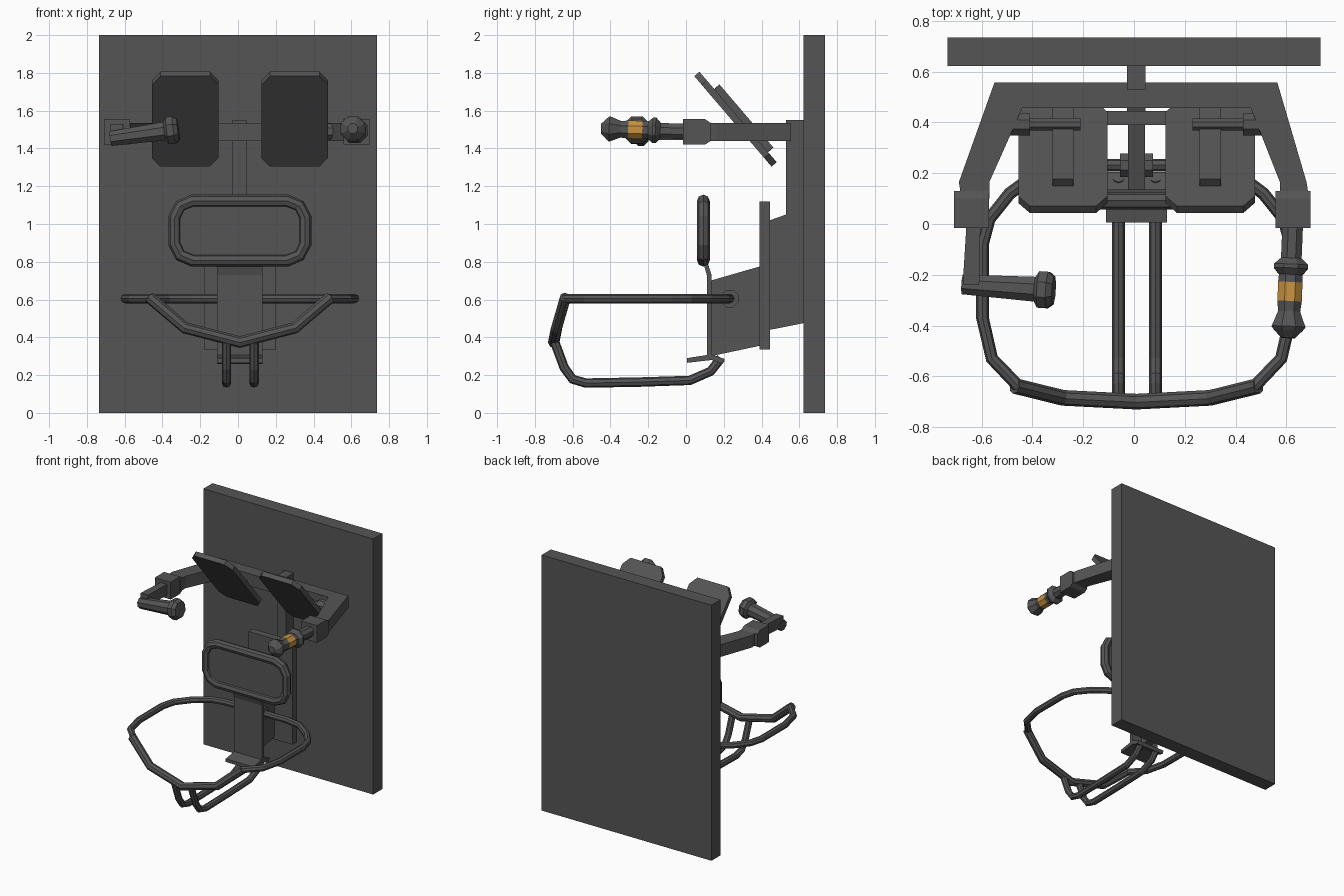
import bpy, bmesh, math
from mathutils import Vector, Matrix

if "Cube" in bpy.data.objects:
    bpy.data.objects.remove(bpy.data.objects["Cube"])


def material(name, rgb):
    m = bpy.data.materials.new(name)
    m.diffuse_color = (*rgb, 1)
    m.use_nodes = True
    m.node_tree.nodes["Principled BSDF"].inputs["Base Color"].default_value = m.diffuse_color
    return m


GREY = material("dark grey", (0.09, 0.09, 0.09))
GOLD = material("amber", (0.58, 0.29, 0.05))
CX = 0.01  # the mechanism sits slightly right of centre


def finish(bm, name):
    bmesh.ops.recalc_face_normals(bm, faces=bm.faces)
    me = bpy.data.meshes.new(name)
    bm.to_mesh(me)
    bm.free()
    me.materials.append(GREY)
    me.materials.append(GOLD)
    ob = bpy.data.objects.new(name, me)
    bpy.context.collection.objects.link(ob)
    return ob


def box(name, x0, x1, y0, y1, z0, z1):
    bm = bmesh.new()
    bmesh.ops.create_cube(bm, size=1)
    for v in bm.verts:
        v.co = ((x0 + x1) / 2 + v.co.x * (x1 - x0),
                (y0 + y1) / 2 + v.co.y * (y1 - y0),
                (z0 + z1) / 2 + v.co.z * (z1 - z0))
    return finish(bm, name)


def prism(name, pts, axis, a, b, matrix=None):
    """Extrude a 2D outline along an axis from a to b."""
    place = {'X': lambda p, t: (t, p[0], p[1]),
             'Y': lambda p, t: (p[0], t, p[1]),
             'Z': lambda p, t: (p[0], p[1], t)}[axis]
    bm = bmesh.new()
    f = bm.faces.new([bm.verts.new(place(p, a)) for p in pts])
    ext = bmesh.ops.extrude_face_region(bm, geom=[f])
    d = Vector(place((0, 0), b - a))
    bmesh.ops.translate(bm, vec=d, verts=[g for g in ext['geom'] if isinstance(g, bmesh.types.BMVert)])
    if matrix:
        bm.transform(matrix)
    return finish(bm, name)


def turned(name, start, end, profile, n=8, gold=None):
    """Turned shape along start-end; profile holds (distance, radius)."""
    start, end = Vector(start), Vector(end)
    q = (end - start).to_track_quat('Z', 'Y')
    bm = bmesh.new()
    rings = []
    for t, r in profile:
        rings.append([bm.verts.new(start + q @ Vector((
            r * math.cos(math.tau * (i + .5) / n), r * math.sin(math.tau * (i + .5) / n), t)))
            for i in range(n)])
    for k in range(len(rings) - 1):
        for i in range(n):
            j = (i + 1) % n
            f = bm.faces.new((rings[k][i], rings[k][j], rings[k + 1][j], rings[k + 1][i]))
            f.material_index = 1 if k == gold else 0
    bm.faces.new(rings[0])
    bm.faces.new(rings[-1])
    return finish(bm, name)


def rod(name, a, b, r, n=8):
    return turned(name, a, b, [(0, r), ((Vector(b) - Vector(a)).length, r)], n)


def tube(name, pts, r, cyclic=False):
    cu = bpy.data.curves.new(name, 'CURVE')
    cu.dimensions = '3D'
    cu.bevel_depth = r
    cu.bevel_resolution = 2
    cu.use_fill_caps = True
    sp = cu.splines.new('POLY')
    sp.points.add(len(pts) - 1)
    for p, c in zip(sp.points, pts):
        p.co = (*c, 1)
    sp.use_cyclic_u = cyclic
    sp.use_smooth = False
    cu.materials.append(GREY)
    ob = bpy.data.objects.new(name, cu)
    bpy.context.collection.objects.link(ob)
    return ob


def mirrored(half):
    """Complete a path whose last point lies on the centre plane."""
    return half + [(2 * CX - x, y, z) for x, y, z in reversed(half[:-1])]


def octagon(w, h, cw, ch):
    return [(-w, -h + ch), (-w + cw, -h), (w - cw, -h), (w, -h + ch),
            (w, h - ch), (w - cw, h), (-w + cw, h), (-w, h - ch)]


# Wall and mounting structure
box("wall_panel", -0.735, 0.735, 0.622, 0.735, 0, 2)
box("upper_post", -0.028, 0.046, 0.53, 0.622, 1.0, 1.55)
prism("rear_web", [(.445, 1.02), (.53, 1.05), (.622, 1.05), (.622, .475), (.445, .44)], 'X', -0.028, 0.046)
box("mount_plate", -0.18, 0.20, 0.39, 0.445, 0.335, 1.12)
prism("front_web", [(.13, .70), (.39, .775), (.39, .355), (.13, .30)], 'X', -0.023, 0.043)

# Back rest: bent support plate, padded ring and thin panel
prism("back_plate", [(.11, .30), (.11, .73), (.09, .80), (.11, .81), (.135, .73), (.135, .30)],
      'X', -0.11, 0.13)
outline = [(-.345, .045), (-.345, -.07), (-.315, -.13), (-.25, -.157), (.25, -.157), (.315, -.13),
           (.345, -.07), (.345, .07), (.315, .13), (.25, .157), (-.25, .157), (-.315, .13), (-.345, .07)]
outline = [(x + CX, z + .965) for x, z in outline[1:]]
tube("back_ring", [(x, .092, z) for x, z in outline], 0.034, True)
prism("back_panel", outline, 'Y', 0.08, 0.105)

# Shoulder frame: U-shaped beam with end sockets
prism("shoulder_beam", [(-.55, .557), (.565, .557), (.68, .165), (.69, .10), (.575, .10), (.575, .165),
                        (.46, .457), (-.44, .457), (-.57, .165), (-.57, .10), (-.68, .10), (-.69, .165)],
      'Z', 1.44, 1.535)
for side, x in (("left", -.64), ("right", .628)):
    prism(side + "_socket", [(-.015, 1.42), (.10, 1.42), (.13, 1.44), (.13, 1.535), (.10, 1.555), (-.015, 1.555)],
          'X', x - .07, x + .068)

# Tilted shoulder pads with backing bars and pivots
tilt = math.radians(40.5)
for s, side in ((-1, "left"), (1, "right")):
    cx = CX + s * 0.29
    m = Matrix.Translation((cx, .262, 1.555)) @ Matrix.Rotation(tilt, 4, 'X')
    prism(side + "_pad", octagon(.176, .315, .045, .06), 'Y', -.018, .018, m)
    prism(side + "_pad_bar", octagon(.042, .22, .002, .002), 'Y', .018, .055,
          m @ Matrix.Translation((0, 0, -.025)))
    rod(side + "_pad_pivot", (CX + s * .22, .392, 1.49), (CX + s * .45, .392, 1.49), .026)
    rod(side + "_pad_hub", (CX + s * .42, .392, 1.49), (CX + s * .515, .392, 1.49), .046)

# Right handle, pointing forward, with an amber band
turned("right_handle", (.625, -.01, 1.49), (.607, -.45, 1.505),
       [(0, .044), (.125, .044), (.15, .073), (.165, .073), (.19, .05), (.22, .052), (.295, .052),
        (.335, .047), (.395, .072), (.41, .06), (.44, .028)], gold=5)

# Left handle, folded inward
prism("left_handle_arm", [(-.66, 0), (-.605, 0), (-.61, -.24), (-.675, -.24)], 'Z', 1.445, 1.53)
turned("left_handle", (-.675, -.238, 1.452), (-.315, -.262, 1.502),
       [(0, .042), (.05, .044), (.29, .053), (.305, .078), (.34, .078), (.363, .06)])

# Waist hoop: level side tubes and a drooping front bar
for s, side in ((-1, "left"), (1, "right")):
    tube(side + "_hoop", [(CX + s * x, y, .605) for x, y in
         ((.03, .232), (.26, .232), (.38, .21), (.50, .12), (.58, .02), (.607, -.08), (.607, -.37),
          (.57, -.53), (.46, -.645))], 0.025)
tube("front_bar", mirrored([(-.47, -.638, .612), (-.28, -.685, .45), (CX, -.70, .375)]), 0.031)
rod("hoop_hub", (-.055, .232, .605), (.075, .232, .605), .05)

# Seat: angled foot plate and two curved support tubes
prism("seat_bracket", [(.005, .265), (.005, .29), (.135, .31), (.205, .285), (.195, .26), (.135, .28)],
      'X', -0.11, 0.13)
for x, side in ((-.061, "left"), (.085, "right")):
    tube(side + "_seat_tube", [(x, .185, .29), (x, .13, .22), (x, .02, .172), (x, -.25, .163), (x, -.53, .158),
                               (x, -.60, .178), (x, -.645, .24), (x, -.695, .375)], 0.025)
